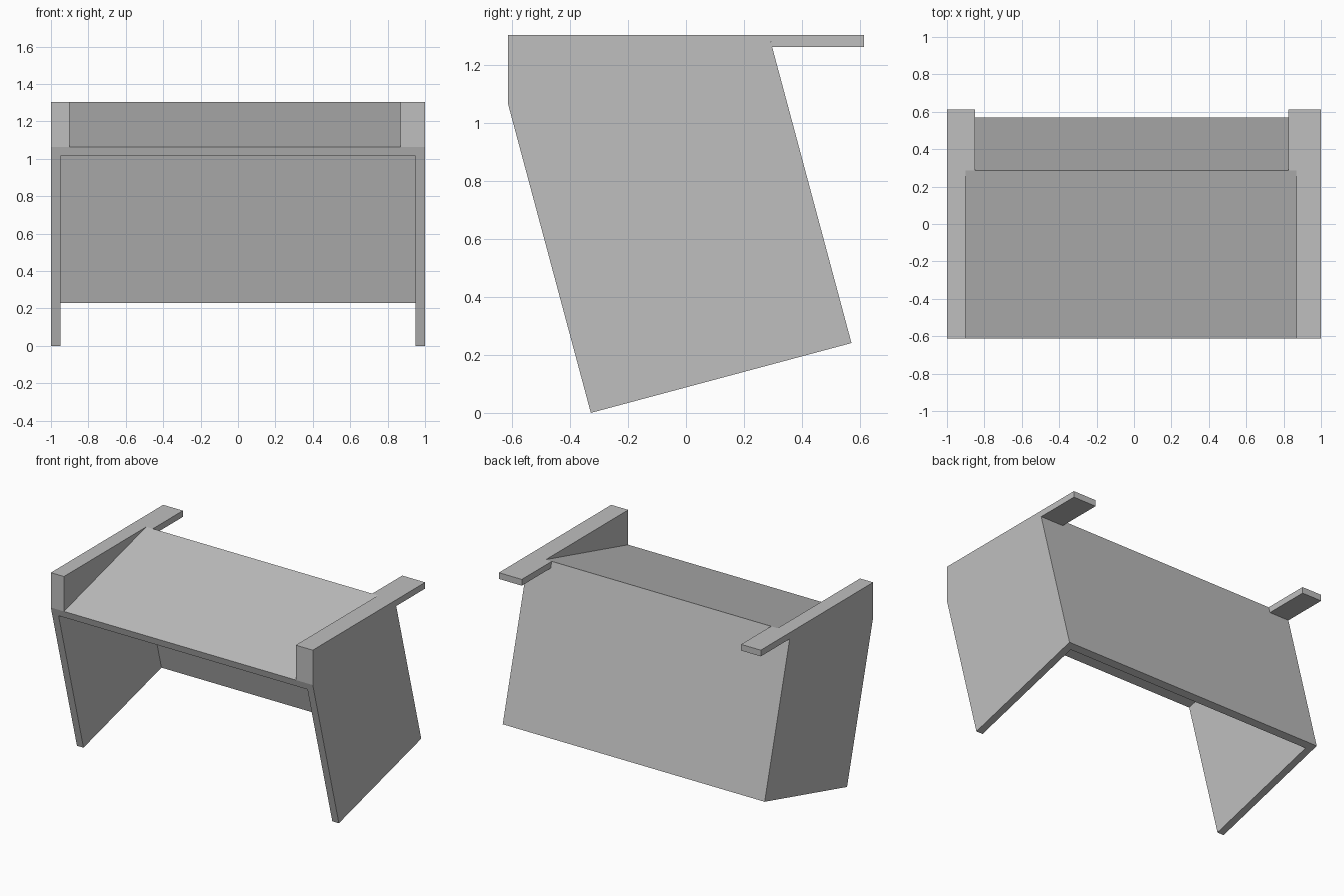
import bpy
import bmesh
import math

cube = bpy.data.objects.get("Cube")
if cube:
    bpy.data.objects.remove(cube, do_unlink=True)

grey = bpy.data.materials.new("plain grey")
grey.use_nodes = True
colour = (0.52, 0.52, 0.52, 1)
grey.diffuse_color = colour
grey.node_tree.nodes["Principled BSDF"].inputs["Base Color"].default_value = colour

TILT = math.radians(15)
DEPTH, HEIGHT, THICK = 0.93, 1.10, 0.05
FOOT_Y = -0.328


def tilted(u, v):
    """Point in the leaning frame of the body, as (y, z)."""
    c, s = math.cos(TILT), math.sin(TILT)
    return (FOOT_Y + u * c - v * s, u * s + v * c)


def tilted_rect(u0, u1, v0, v1):
    return [tilted(u0, v0), tilted(u1, v0), tilted(u1, v1), tilted(u0, v1)]


def prism(name, profile, x0, x1):
    """Extrude a side profile of (y, z) points from x0 to x1."""
    bm = bmesh.new()
    face = bm.faces.new([bm.verts.new((x0, y, z)) for y, z in profile])
    result = bmesh.ops.extrude_face_region(bm, geom=[face])
    for v in result["geom"]:
        if isinstance(v, bmesh.types.BMVert):
            v.co.x = x1
    bmesh.ops.recalc_face_normals(bm, faces=bm.faces)
    mesh = bpy.data.meshes.new(name)
    bm.to_mesh(mesh)
    bm.free()
    mesh.materials.append(grey)
    obj = bpy.data.objects.new(name, mesh)
    bpy.context.collection.objects.link(obj)
    return obj


# Leaning body: top board, back board and two side boards
under = HEIGHT - THICK
prism("top_board", tilted_rect(0, DEPTH, under, HEIGHT), -1, 1)
prism("back_board", tilted_rect(DEPTH - THICK, DEPTH, 0, under), -1, 1)
side = tilted_rect(0, DEPTH - THICK, 0, under)

# Level wedges on the slope, and arms reaching past the back
front_y, front_z = tilted(0, HEIGHT)
crest_y, crest_z = tilted(DEPTH, HEIGHT)
wedge = [(front_y, front_z), (crest_y, crest_z), (front_y, crest_z)]
arm = [(crest_y, crest_z), tilted(DEPTH, under + 0.005),
       (-front_y, crest_z - 0.043), (-front_y, crest_z)]
arm[1] = (arm[1][0], crest_z - 0.043)

for label, sign, wedge_in, arm_in in (("left", 1, 0.87, 0.825),
                                      ("right", -1, 0.90, 0.85)):
    prism(label + "_side_board", side, sign * (1 - THICK), sign)
    prism(label + "_wedge", wedge, sign * wedge_in, sign)
    prism(label + "_arm", arm, sign * arm_in, sign)
